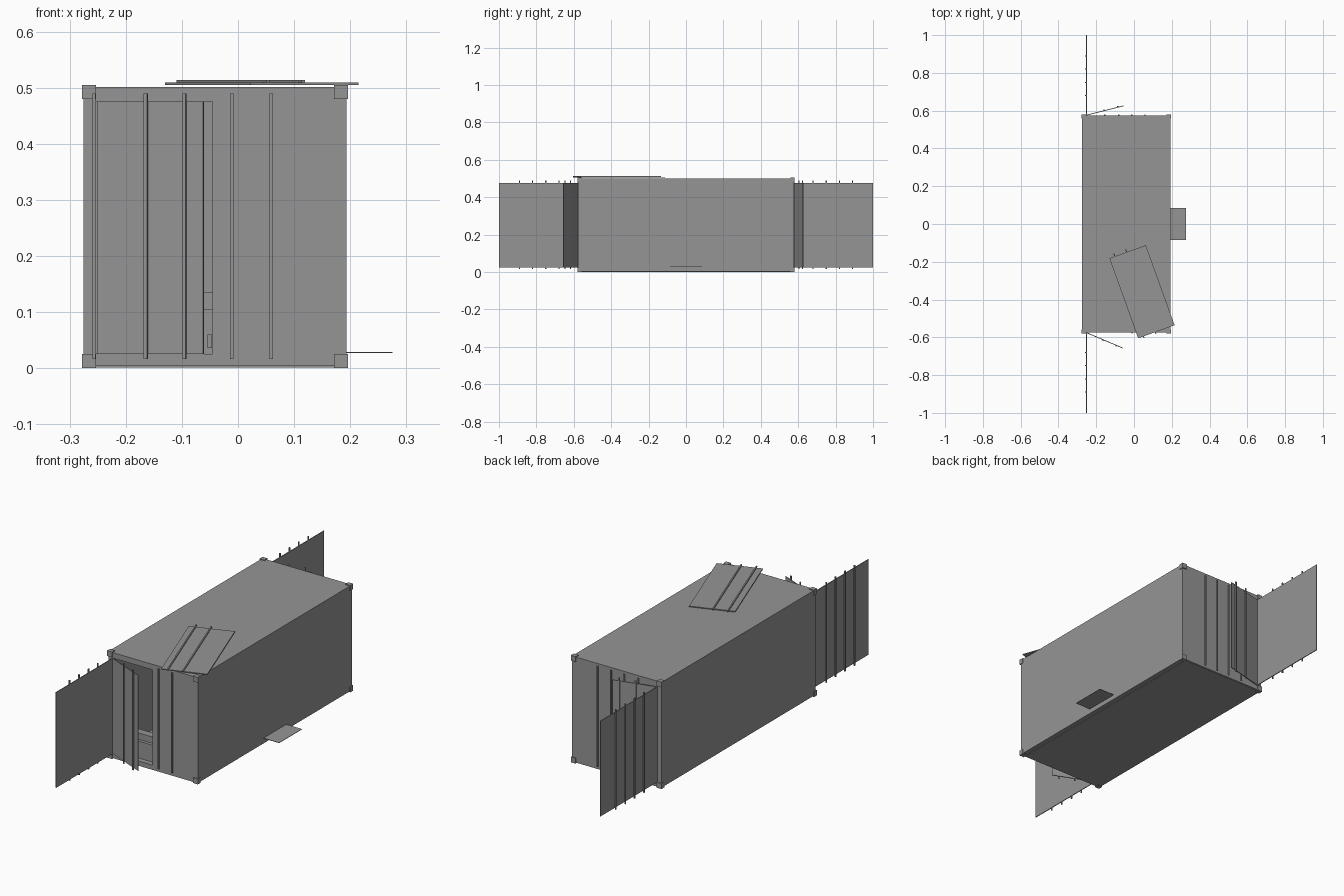
import bpy
from math import radians
from mathutils import Matrix, Vector

if "Cube" in bpy.data.objects:
    bpy.data.objects.remove(bpy.data.objects["Cube"])

steel = bpy.data.materials.new("grey_steel")
steel.diffuse_color = (0.3, 0.3, 0.3, 1)
steel.use_nodes = True
steel.node_tree.nodes["Principled BSDF"].inputs["Base Color"].default_value = steel.diffuse_color


def box(name, lo, hi, matrix=None):
    """Box between two corners, optionally placed by a matrix."""
    verts = [(x, y, z) for x in (lo[0], hi[0]) for y in (lo[1], hi[1]) for z in (lo[2], hi[2])]
    faces = [(0, 1, 3, 2), (4, 6, 7, 5), (0, 4, 5, 1), (2, 3, 7, 6), (0, 2, 6, 4), (1, 5, 7, 3)]
    mesh = bpy.data.meshes.new(name)
    mesh.from_pydata(verts, [], faces)
    if matrix:
        mesh.transform(matrix)
    mesh.materials.append(steel)
    obj = bpy.data.objects.new(name, mesh)
    bpy.context.collection.objects.link(obj)
    return obj


def carve(target, lo, hi):
    """Cut a box-shaped hole out of the target."""
    cutter = box("cutter", lo, hi)
    cutter.hide_render = True
    mod = target.modifiers.new("cut", "BOOLEAN")
    mod.operation, mod.solver, mod.object = "DIFFERENCE", "EXACT", cutter
    bpy.context.view_layer.objects.active = target
    bpy.ops.object.modifier_apply(modifier=mod.name)
    bpy.data.objects.remove(cutter)


def door_leaf(name, width, bars, matrix):
    """Leaf along local +x from its hinge, outer face toward -y, with lock bars."""
    box(name, (0, -0.002, 0), (width, 0.002, 0.45), matrix)
    for i, x in enumerate(bars):
        box(f"{name}_bar_{i + 1}", (x - 0.003, -0.007, -0.009), (x + 0.003, -0.002, 0.465), matrix)


def hinge(x, y, angle, flip=1):
    return (Matrix.Translation((x, y, 0.025)) @ Matrix.Rotation(radians(angle), 4, "Z")
            @ Matrix.Diagonal((1, flip, 1, 1)))


# Container shell: hollow room and one open doorway at the front
shell = box("container_shell", (-0.275, -0.575, 0.004), (0.193, 0.575, 0.501))
carve(shell, (-0.25, -0.555, 0.025), (0.17, 0.555, 0.475))
carve(shell, (-0.25, -0.6, 0.025), (-0.045, -0.5, 0.475))
box("base_sill", (-0.253, -0.572, 0.001), (0.171, 0.572, 0.004))

# Corner castings
for x in (-0.278, 0.171):
    for y in (-0.58, 0.558):
        for z in (0, 0.48):
            box("corner_casting", (x, y, z), (x + 0.025, y + 0.022, z + 0.025))

# Lock bars on the closed end panels
for x in (-0.011, 0.059):
    box("front_lock_bar", (x - 0.003, -0.58, 0.016), (x + 0.003, -0.575, 0.49))
for x in (-0.155, -0.081, -0.012, 0.058):
    box("back_lock_bar", (x - 0.003, 0.575, 0.016), (x + 0.003, 0.58, 0.49))

# Door leaves: wide ones swung fully out, narrow ones ajar
wide_bars = (0.105, 0.175, 0.245, 0.315)
door_leaf("front_open_door", 0.425, wide_bars, hinge(-0.252, -0.575, -90))
door_leaf("back_open_door", 0.425, wide_bars, hinge(-0.252, 0.575, 90, -1))
door_leaf("front_ajar_door", 0.205, (0.095, 0.17), hinge(-0.25, -0.576, -23))
door_leaf("back_ajar_door", 0.2, (0.095, 0.17), hinge(-0.25, 0.577, 14, -1))

# Loose narrow leaf lying on the roof
along = Vector((-0.338, 0.941, 0))
across = Vector((0.941, 0.338, 0))
lying = Matrix.Translation((0.022, -0.605, 0.507)) @ Matrix((
    (across.x, 0, along.x, 0), (across.y, 0, along.y, 0), (0, -1, 0, 0), (0, 0, 0, 1)))
door_leaf("roof_loose_door", 0.205, (0.03, 0.097), lying)

# Step plate on the long side
box("side_step", (0.193, -0.085, 0.027), (0.275, 0.085, 0.029))

# Low cabinet just inside the doorway, with a framed slot
box("inner_cabinet", (-0.2, -0.55, 0.025), (-0.045, -0.5, 0.105))
box("inner_cabinet_top", (-0.2, -0.535, 0.105), (-0.045, -0.5, 0.135))
box("cabinet_slot", (-0.054, -0.554, 0.036), (-0.046, -0.55, 0.06))

# Consistent outward normals
import bmesh
for obj in bpy.data.objects:
    bm = bmesh.new()
    bm.from_mesh(obj.data)
    bmesh.ops.recalc_face_normals(bm, faces=bm.faces)
    bm.to_mesh(obj.data)
    bm.free()
